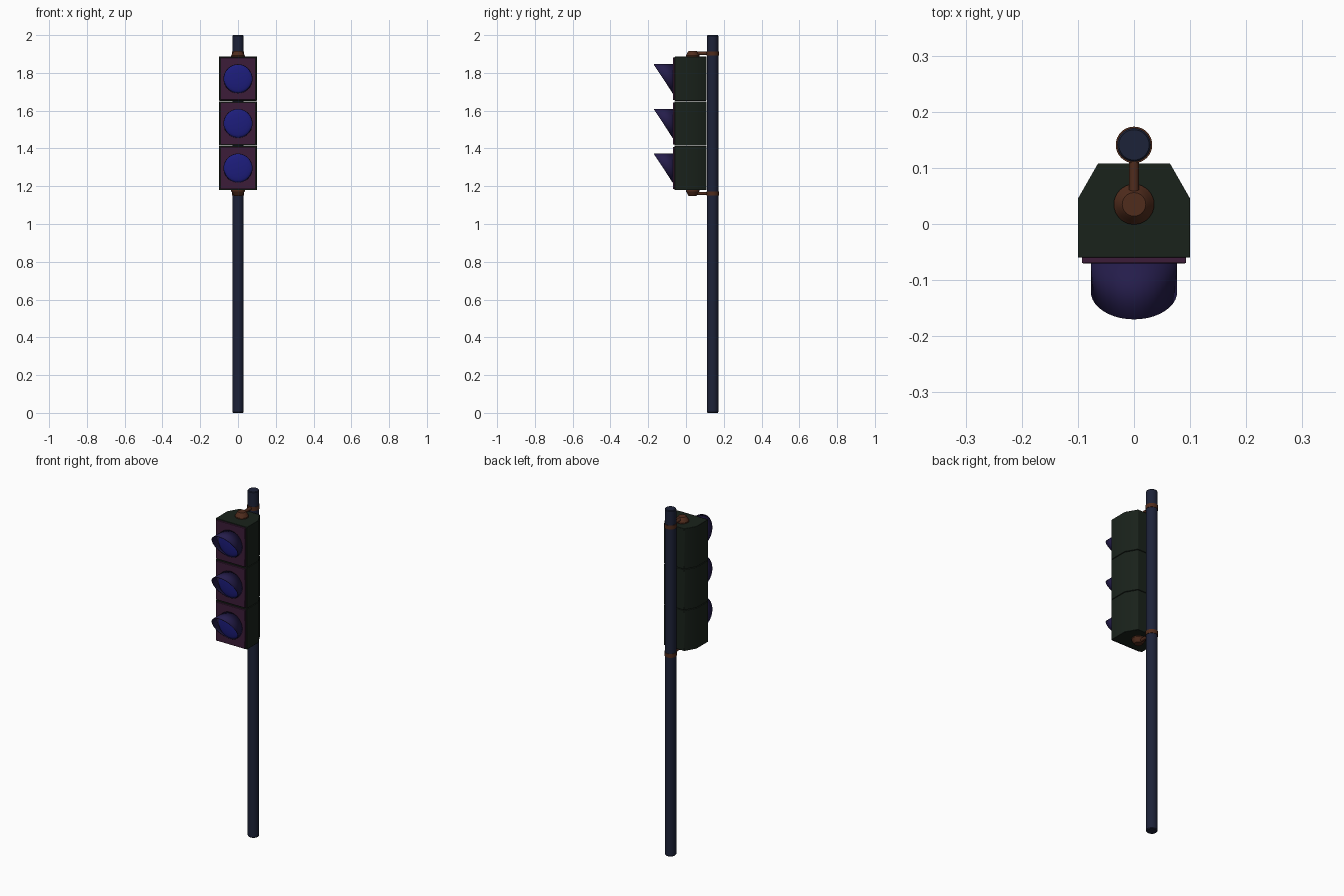
import bpy, bmesh
from math import sin, cos, pi, radians
from mathutils import Matrix, Vector

if "Cube" in bpy.data.objects:
    bpy.data.objects.remove(bpy.data.objects["Cube"])

MID, PITCH = 1.5325, 0.2365     # centre height and spacing of the three sections
POLE_Y = 0.141


def material(name, rgb):
    m = bpy.data.materials.new(name)
    m.diffuse_color = (*rgb, 1)
    m.use_nodes = True
    m.node_tree.nodes["Principled BSDF"].inputs["Base Color"].default_value = m.diffuse_color
    return m


POLE = material("pole_blue", (0.012, 0.016, 0.04))
BODY = material("body_green", (0.01, 0.016, 0.011))
DOOR = material("door_plum", (0.045, 0.012, 0.04))
VISOR = material("visor_violet", (0.018, 0.012, 0.07))
LENS = material("lens_blue", (0.012, 0.012, 0.2))
METAL = material("bracket_brown", (0.08, 0.025, 0.012))


def finish(name, bm, mat, bevel=0, angle=35):
    bmesh.ops.recalc_face_normals(bm, faces=bm.faces)
    mesh = bpy.data.meshes.new(name)
    bm.to_mesh(mesh)
    bm.free()
    mesh.materials.append(mat)
    mesh.shade_smooth()
    mesh.set_sharp_from_angle(angle=radians(angle))
    ob = bpy.data.objects.new(name, mesh)
    bpy.context.collection.objects.link(ob)
    if bevel:
        mod = ob.modifiers.new("bevel", 'BEVEL')
        mod.width, mod.segments = bevel, 2
    return ob


def prism(name, outline, z0, z1, mat, bevel=0):
    bm = bmesh.new()
    face = bm.faces.new([bm.verts.new((x, y, z0)) for x, y in outline])
    top = bmesh.ops.extrude_face_region(bm, geom=[face])["geom"]
    bmesh.ops.translate(bm, vec=(0, 0, z1 - z0),
                        verts=[v for v in top if isinstance(v, bmesh.types.BMVert)])
    return finish(name, bm, mat, bevel)


def lathe(name, profile, matrix, mat, n=32):
    # revolve (radius, height) pairs about z, then cap both ends
    bm = bmesh.new()
    rings = [[bm.verts.new((r * cos(2 * pi * i / n), r * sin(2 * pi * i / n), z))
              for i in range(n)] for r, z in profile]
    for a, b in zip(rings, rings[1:]):
        for i in range(n):
            j = (i + 1) % n
            bm.faces.new((a[i], a[j], b[j], b[i]))
    bm.faces.new(rings[0])
    bm.faces.new(rings[-1])
    bm.transform(matrix)
    return finish(name, bm, mat)


def make_visor(name, zc, r=0.077, n=40):
    # tube that slopes from full length at the top to nothing at the bottom
    bm = bmesh.new()
    back, front = [], []
    for i in range(n):
        t = 2 * pi * i / n
        x, z, k = r * sin(t), zc + r * cos(t), (1 + cos(t)) / 2
        back.append(bm.verts.new((x, -0.066, z)))
        front.append(bm.verts.new((x, -0.071 - 0.099 * k, z)))
    for i in range(n):
        j = (i + 1) % n
        bm.faces.new((back[i], back[j], front[j], front[i]))
    ob = finish(name, bm, VISOR)
    mod = ob.modifiers.new("thickness", 'SOLIDIFY')
    mod.thickness, mod.offset = 0.003, -1


# pole
lathe("pole", [(0.027, 0), (0.03, 0.004), (0.03, 1.996), (0.027, 2)],
      Matrix.Translation((0, POLE_Y, 0)), POLE)

# three signal sections: housing, door, lens and visor
shell = [(-0.1, -0.06), (0.1, -0.06), (0.1, 0.045), (0.064, 0.108), (-0.064, 0.108), (-0.1, 0.045)]
door = [(-0.093, -0.07), (0.093, -0.07), (0.093, -0.058), (-0.093, -0.058)]
for label, k in (("top", 1), ("middle", 0), ("bottom", -1)):
    zc = MID + k * PITCH
    prism(label + "_housing", shell, zc - 0.117, zc + 0.117, BODY, 0.002)
    prism(label + "_door", door, zc - 0.112, zc + 0.112, DOOR, 0.002)
    dome = [(0.0745 * cos(a), 0.012 * sin(a)) for a in (0, 0.3, 0.6, 0.9, 1.2, 1.45)]
    lathe(label + "_lens", [(0.0745, -0.004)] + dome,
          Matrix.Translation((0, -0.07, zc)) @ Matrix.Rotation(pi / 2, 4, 'X'), LENS, 40)
    make_visor(label + "_visor", zc)

# mounting brackets, mirrored above and below the housing
for label, s in (("upper", 1), ("lower", -1)):
    flip = Matrix.Translation((0, 0, MID)) @ Matrix.Diagonal((1, 1, s, 1))
    lathe(label + "_hub", [(0.036, 0.35), (0.036, 0.36), (0.031, 0.367), (0.024, 0.380), (0.021, 0.383)],
          flip @ Matrix.Translation((0, 0.035, 0)), METAL)
    lathe(label + "_clamp", [(0.0325, 0.360), (0.0325, 0.382)],
          flip @ Matrix.Translation((0, POLE_Y, 0)), METAL)
    lathe(label + "_arm", [(0.009, 0.035), (0.009, POLE_Y - 0.005)],
          flip @ Matrix.Translation((0, 0, 0.371)) @ Matrix.Rotation(-pi / 2, 4, 'X'), METAL, 16)
